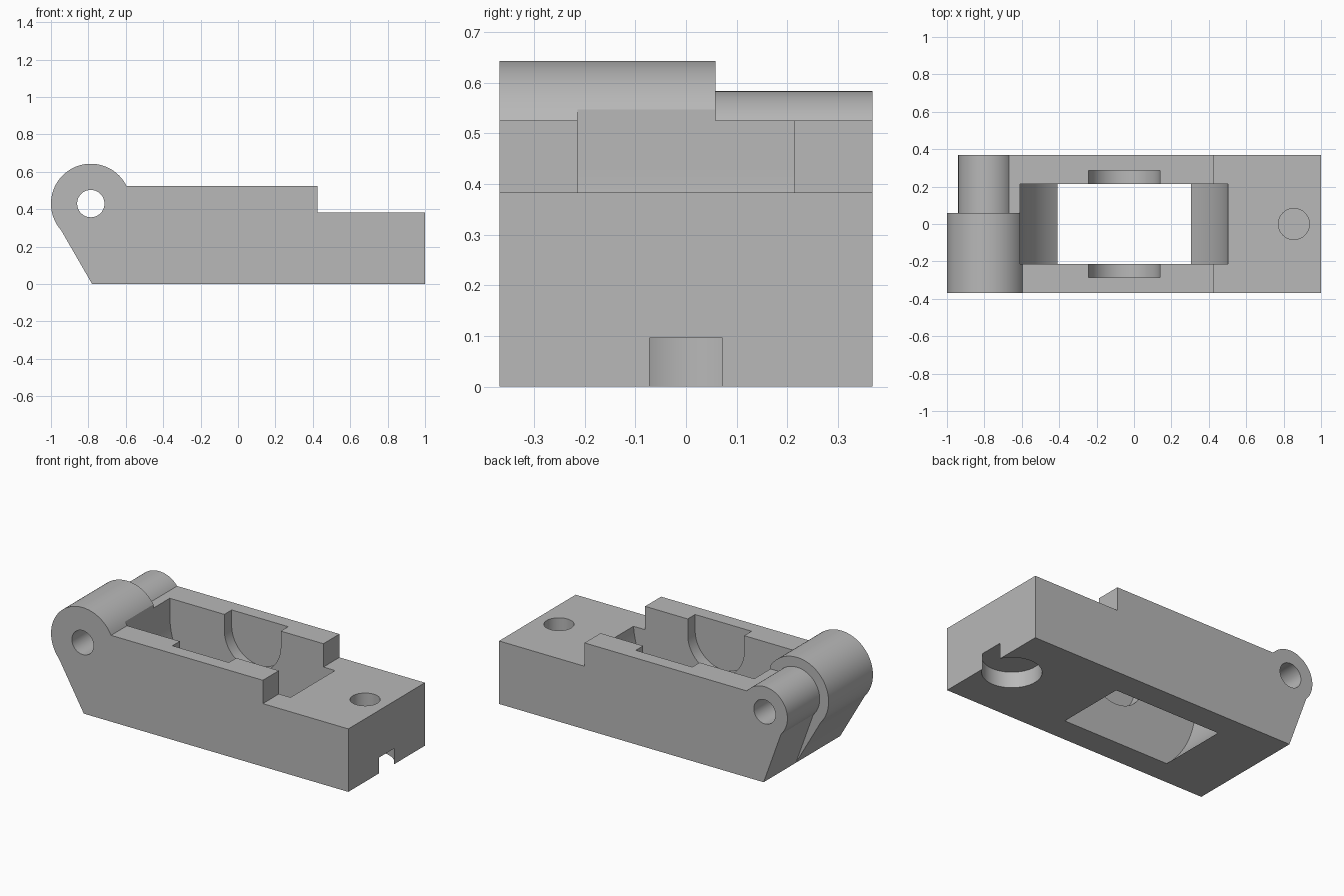
import bpy, bmesh, math

cube = bpy.data.objects.get("Cube")
if cube:
    bpy.data.objects.remove(cube, do_unlink=True)

# Single plain material
grey = bpy.data.materials.new("plain grey")
grey.use_nodes = True
colour = (0.48, 0.48, 0.48, 1)
grey.diffuse_color = colour
grey.node_tree.nodes["Principled BSDF"].inputs["Base Color"].default_value = colour

HALF = 0.368            # half the depth of the body
TOP, STEP = 0.525, 0.383  # heights of the rails and the low end
PIN = (-0.787, 0.43)    # hinge axis
BAY = (-0.052, 0.428)   # axis of the rounded bay


def arc(centre, radius, start, end, steps=64):
    angles = [math.radians(start + (end - start) * i / steps) for i in range(steps + 1)]
    return [(centre[0] + radius * math.cos(a), centre[1] + radius * math.sin(a)) for a in angles]


def circle(centre, radius):
    return arc(centre, radius, 0, 360, 96)[:-1]


def prism(name, profile, low, high, upright=False):
    """Extrude a profile along y, or along z when upright."""
    bm = bmesh.new()
    place = (lambda u, v, d: (u, v, d)) if upright else (lambda u, v, d: (u, d, v))
    face = bm.faces.new([bm.verts.new(place(u, v, low)) for u, v in profile])
    moved = bmesh.ops.extrude_face_region(bm, geom=[face])["geom"]
    shift = (0, 0, high - low) if upright else (0, high - low, 0)
    bmesh.ops.translate(bm, vec=shift,
                        verts=[g for g in moved if isinstance(g, bmesh.types.BMVert)])
    bmesh.ops.recalc_face_normals(bm, faces=bm.faces)
    mesh = bpy.data.meshes.new(name)
    bm.to_mesh(mesh)
    bm.free()
    mesh.materials.append(grey)
    obj = bpy.data.objects.new(name, mesh)
    bpy.context.collection.objects.link(obj)
    return obj


def combine(target, tool, operation):
    tool.hide_render = True
    mod = target.modifiers.new(tool.name, 'BOOLEAN')
    mod.object, mod.operation, mod.solver = tool, operation, 'EXACT'
    bpy.context.view_layer.objects.active = target
    bpy.ops.object.modifier_apply(modifier=mod.name)
    bpy.data.objects.remove(tool, do_unlink=True)


def slot(radius):
    """Round bottomed slot, open at the top."""
    x, z = BAY
    return arc(BAY, radius, 180, 360) + [(x + radius, 0.8), (x - radius, 0.8)]


# Body with the slim hinge barrel
small = math.degrees(math.asin((TOP - PIN[1]) / 0.153))
body = prism("hinged_block",
             [(-0.78, 0)] + arc(PIN, 0.153, 224, small)
             + [(0.425, TOP), (0.425, STEP), (1, STEP), (1, 0)],
             -HALF, HALF)

# Wide hinge barrel on the front half
large = math.degrees(math.asin((TOP - PIN[1]) / 0.213))
lug = prism("wide_barrel",
            [(-0.78, 0)] + arc(PIN, 0.213, 221.5, large) + [(-0.597, 0.3)],
            -HALF, 0.058)
combine(body, lug, 'UNION')

# Central bay, shallow side recesses and the hinge pin hole
combine(body, prism("bay_cutter", slot(0.557), -0.214, 0.214), 'DIFFERENCE')
combine(body, prism("recess_cutter", slot(0.19), -0.285, 0.285), 'DIFFERENCE')
combine(body, prism("pin_cutter", circle(PIN, 0.073), -1, 1), 'DIFFERENCE')

# Blind screw hole above, and head pocket that breaks through the end below
combine(body, prism("screw_cutter", circle((0.855, 0), 0.083), 0.11, 1, True), 'DIFFERENCE')
combine(body, prism("pocket_cutter", circle((0.855, 0), 0.162), -1, 0.096, True), 'DIFFERENCE')

# Smooth curved walls, crisp corners
bpy.ops.object.select_all(action='DESELECT')
body.select_set(True)
bpy.context.view_layer.objects.active = body
bpy.ops.object.shade_smooth_by_angle(angle=math.radians(20))
